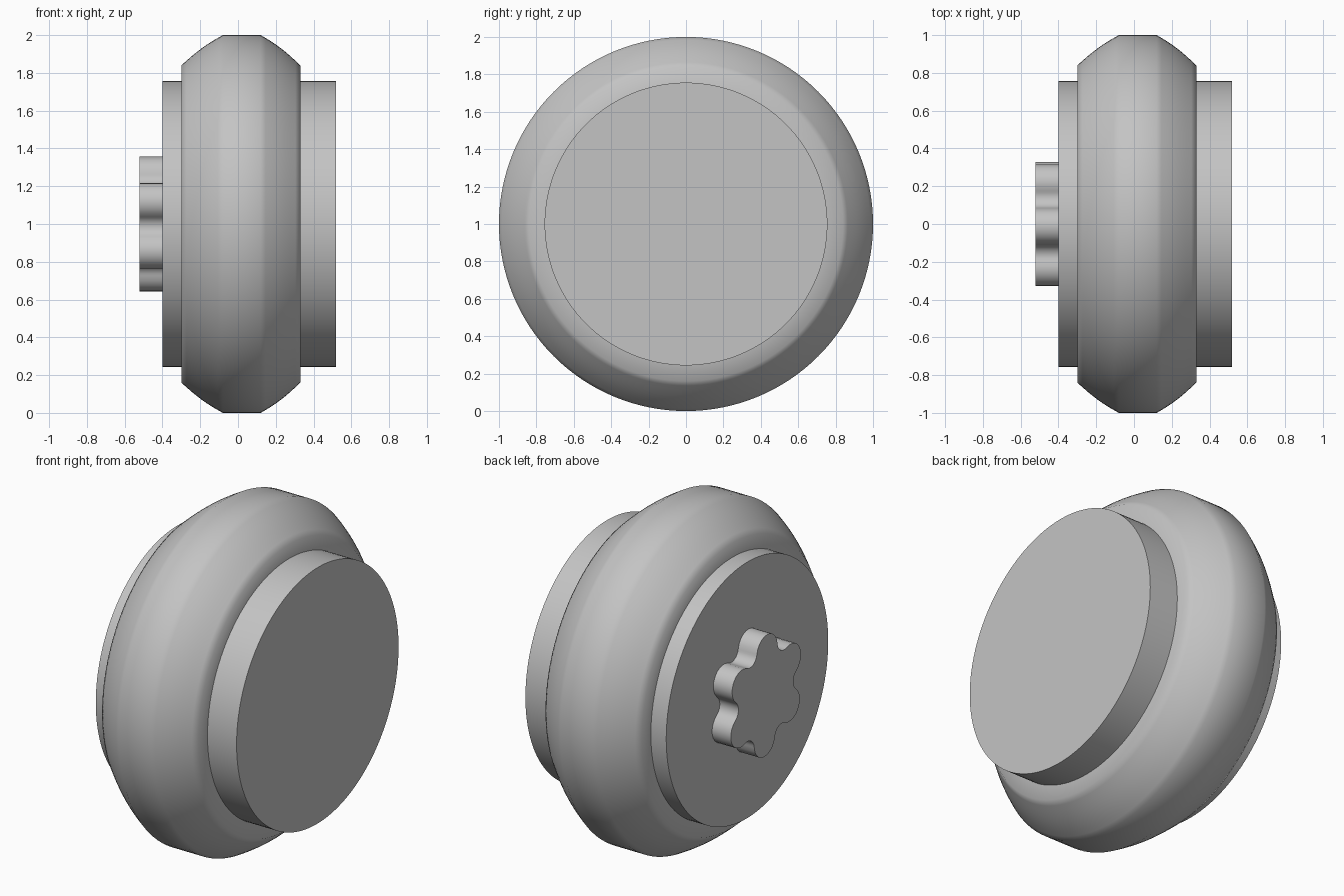
import bpy, bmesh
from math import sin, cos, pi, radians, hypot, atan2
from mathutils import Vector

if "Cube" in bpy.data.objects:
    bpy.data.objects.remove(bpy.data.objects["Cube"], do_unlink=True)

# Single plain grey for the whole model
grey = bpy.data.materials.new("light_grey")
grey.use_nodes = True
colour = (0.55, 0.55, 0.55, 1)
grey.diffuse_color = colour
grey.node_tree.nodes["Principled BSDF"].inputs["Base Color"].default_value = colour

CENTRE_Z = 1.0


def skin_rings(name, rings, close=False):
    """Join a row of equal point rings with quads, then cap or close the row."""
    bm = bmesh.new()
    loops = [[bm.verts.new(p) for p in ring] for ring in rings]
    n = len(loops[0])
    pairs = list(zip(loops, loops[1:]))
    if close:
        pairs.append((loops[-1], loops[0]))
    else:
        bm.faces.new(loops[0])
        bm.faces.new(loops[-1])
    for a, b in pairs:
        for i in range(n):
            j = (i + 1) % n
            bm.faces.new((a[i], a[j], b[j], b[i]))
    bmesh.ops.recalc_face_normals(bm, faces=bm.faces)
    mesh = bpy.data.meshes.new(name)
    bm.to_mesh(mesh)
    bm.free()
    mesh.materials.append(grey)
    obj = bpy.data.objects.new(name, mesh)
    bpy.context.collection.objects.link(obj)
    obj.location.z = CENTRE_Z
    bpy.ops.object.select_all(action="DESELECT")
    obj.select_set(True)
    bpy.context.view_layer.objects.active = obj
    bpy.ops.object.shade_smooth_by_angle(angle=radians(60))
    return obj


def circle(x, radius, sides=128):
    return [(x, radius * cos(2 * pi * i / sides), radius * sin(2 * pi * i / sides))
            for i in range(sides)]


def shoulder(x_side, x_tread, steps=8, side_r=0.84, bulge=0.012):
    """Gently bowed profile from the side wall up to the tread."""
    points = []
    for i in range(steps + 1):
        t = i / steps
        bow = bulge * sin(pi * t)
        points.append((x_side + (x_tread - x_side) * t,
                       side_r + (1 - side_r) * t + bow))
    return points


# Outer rim: flat tread, bowed shoulders, flat side walls
profile = [(-0.30, 0.70)] + shoulder(-0.30, -0.08)
profile += shoulder(0.33, 0.12)[::-1] + [(0.33, 0.70)]
skin_rings("outer_rim", [circle(x, r) for x, r in profile], close=True)

# Hub drum running through the rim
skin_rings("hub_drum", [circle(-0.40, 0.756), circle(0.52, 0.756)])


def lobed_outline(lobes=6, reach=0.26, lobe_r=0.097, valley_reach=0.32,
                  turn=radians(2.6), steps=10):
    """Rounded lobes joined by tangent hollow arcs, as (y, z) points."""
    half = pi / lobes
    dx, dz = valley_reach * cos(half) - reach, valley_reach * sin(half)
    valley_r = hypot(dx, dz) - lobe_r
    touch = atan2(dz, dx)          # direction from lobe centre to hollow centre
    points = []
    for k in range(lobes):
        base = pi / 2 + turn + 2 * half * k
        lobe = Vector((cos(base), sin(base))) * reach
        for i in range(steps + 1):
            a = base - touch + 2 * touch * i / steps
            points.append(lobe + Vector((cos(a), sin(a))) * lobe_r)
        mid = base + half
        hollow = Vector((cos(mid), sin(mid))) * valley_reach
        start = base + touch + pi
        sweep = 2 * (mid + pi - start)
        for i in range(1, steps):
            a = start + sweep * i / steps
            points.append(hollow + Vector((cos(a), sin(a))) * valley_r)
    return points


# Six-lobed drive knob on the right face
outline = lobed_outline()
skin_rings("lobed_knob", [[(x, p.x, p.y) for p in outline] for x in (-0.522, -0.38)])
